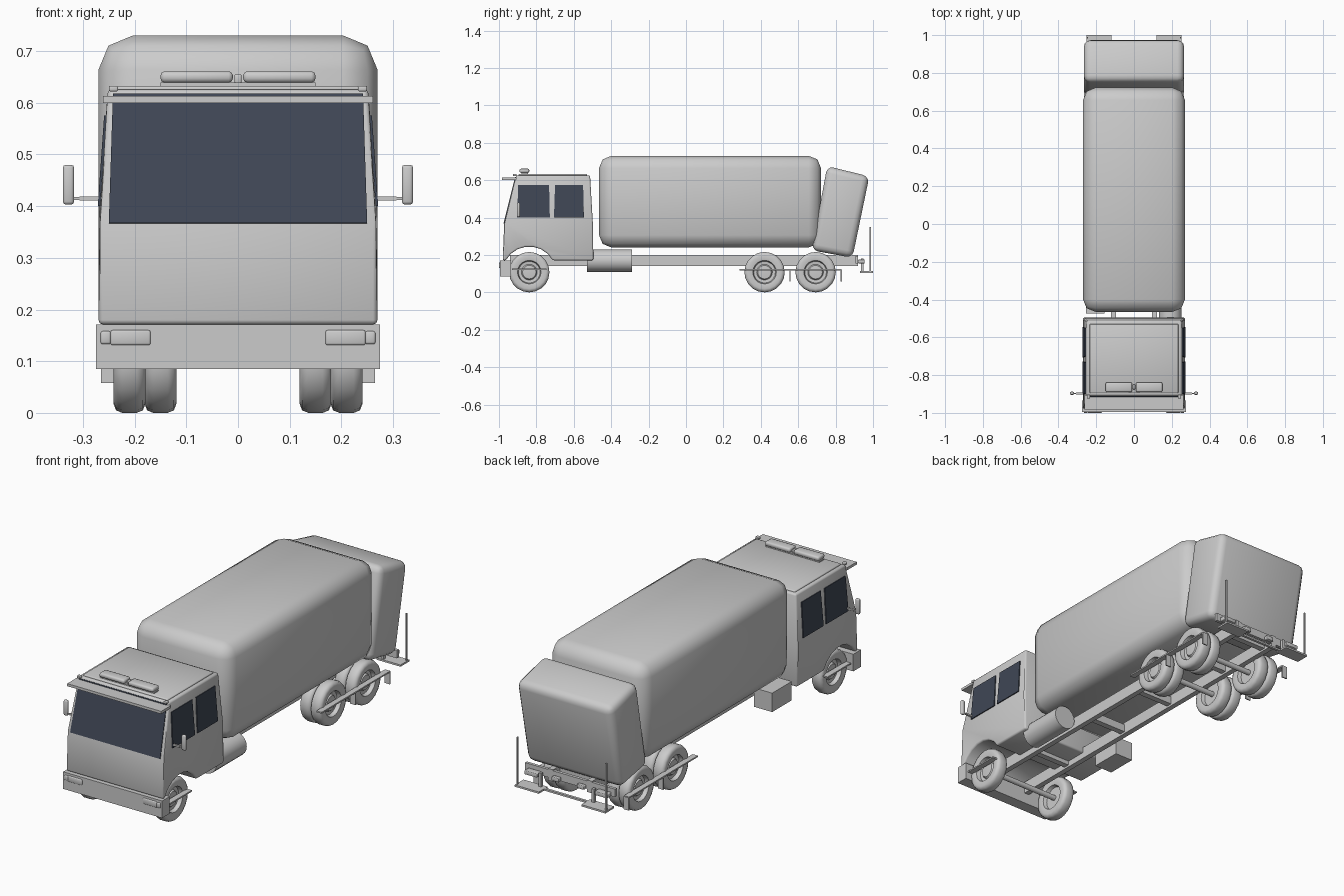
import bpy, bmesh, math
from mathutils import Vector

old = bpy.data.objects.get("Cube")
if old:
    bpy.data.objects.remove(old, do_unlink=True)


def material(name, rgb):
    m = bpy.data.materials.new(name)
    m.use_nodes = True
    m.diffuse_color = (*rgb, 1)
    m.node_tree.nodes["Principled BSDF"].inputs["Base Color"].default_value = (*rgb, 1)
    return m


GREY = material("light grey paint", (0.6, 0.6, 0.6))
GLASS = material("dark blue glass", (0.05, 0.062, 0.09))


def finish(name, bm, mat=GREY, bevel=0, segments=2):
    bmesh.ops.recalc_face_normals(bm, faces=bm.faces)
    mesh = bpy.data.meshes.new(name)
    bm.to_mesh(mesh)
    bm.free()
    ob = bpy.data.objects.new(name, mesh)
    bpy.context.scene.collection.objects.link(ob)
    mesh.materials.append(mat)
    bpy.ops.object.select_all(action="DESELECT")
    ob.select_set(True)
    bpy.context.view_layer.objects.active = ob
    if bevel:
        mod = ob.modifiers.new("rounding", "BEVEL")
        mod.width, mod.segments = bevel, segments
        mod.limit_method, mod.angle_limit = "ANGLE", math.radians(35)
        bpy.ops.object.modifier_apply(modifier=mod.name)
    bpy.ops.object.shade_smooth_by_angle(angle=math.radians(48))
    return ob


def box(name, x, y, z, bevel=0, segments=2):
    bm = bmesh.new()
    bmesh.ops.create_cube(bm, size=1)
    for v in bm.verts:
        v.co = [sum(r) / 2 + c * (r[1] - r[0]) for r, c in zip((x, y, z), v.co)]
    return finish(name, bm, GREY, bevel, segments)


def boxes(name, x, y, z, bevel=0):
    # Matching pair on both sides
    box("left_" + name, x, y, z, bevel)
    box("right_" + name, (-x[1], -x[0]), y, z, bevel)


def side_prism(name, profile, half_width, bevel, segments):
    # Side outline (y, z) swept across the width; half_width depends on height
    bm = bmesh.new()
    rows = [[bm.verts.new((s * half_width(z), y, z)) for y, z in profile] for s in (-1, 1)]
    for row in rows:
        bm.faces.new(row)
    for i in range(len(profile)):
        j = (i + 1) % len(profile)
        bm.faces.new((rows[0][i], rows[0][j], rows[1][j], rows[1][i]))
    return finish(name, bm, GREY, bevel, segments)


def pane(name, corners, outward, thick=0.005):
    # Thin glass plate centred on a sloping surface
    bm = bmesh.new()
    n = Vector(outward) * thick
    back = bm.faces.new([bm.verts.new(Vector(c) - n * 0.3) for c in corners])
    new = bmesh.ops.extrude_face_region(bm, geom=[back])["geom"]
    bmesh.ops.translate(bm, vec=n, verts=[g for g in new if isinstance(g, bmesh.types.BMVert)])
    if back.is_valid and len(bm.faces) == 5:
        bmesh.ops.holes_fill(bm, edges=bm.edges)
    finish(name, bm, GLASS)


def lathe(name, profile, centre, axis, sides=20):
    # Profile of (radius, offset) spun around the x or y axis
    bm = bmesh.new()
    rings = []
    for r, t in profile:
        ring = []
        for k in range(sides):
            a = 2 * math.pi * k / sides
            u, w = r * math.cos(a), r * math.sin(a)
            p = (t, u, w) if axis == "x" else (u, t, w)
            ring.append(bm.verts.new(Vector(centre) + Vector(p)))
        rings.append(ring)
    for a, b in zip(rings, rings[1:]):
        for k in range(sides):
            j = (k + 1) % sides
            bm.faces.new((a[k], a[j], b[j], b[k]))
    bm.faces.new(rings[0])
    bm.faces.new(rings[-1])
    return finish(name, bm)


def rod(name, centre, axis, radius, half, sides=20):
    return lathe(name, [(radius, -half), (radius, half)], centre, axis, sides)


# Refuse body
box("refuse_body", (-0.27, 0.27), (-0.465, 0.722), (0.24, 0.73), 0.066)

# Tilted rear hopper
hopper = [(0.672, 0.225), (0.89, 0.185), (0.98, 0.62), (0.755, 0.675)]
side_prism("rear_hopper", hopper, lambda z: 0.265, 0.035, 3)

# Cab with wheel arches
WAIST, ROOF = 0.37, 0.626


def cab_half(z):
    return 0.27 if z < WAIST else 0.27 - 0.018 * (z - WAIST) / (ROOF - WAIST)


arch = [(-0.838 - 0.14 * math.cos(a), 0.11 + 0.135 * math.sin(a))
        for a in [math.radians(27 + 18 * k) for k in range(8)]]
cab = [(-0.98, 0.171)] + arch + [(-0.495, 0.171), (-0.498, WAIST), (-0.513, ROOF),
                                 (-0.908, ROOF), (-0.972, WAIST)]
side_prism("cab", cab, cab_half, 0.014, 2)
box("cab_roof_panel", (-0.235, 0.235), (-0.895, -0.53), (0.62, 0.633), 0.005)


# Windshield and side windows
def front_y(z):
    return -0.972 + 0.064 * (z - WAIST) / (ROOF - WAIST)


pane("windshield", [(s * (0.25 if z < 0.5 else 0.242), front_y(z), z)
                    for s, z in ((-1, 0.367), (1, 0.367), (1, 0.617), (-1, 0.617))],
     (0, -0.97, 0.24))
for s, side in ((1, "left"), (-1, "right")):
    for label, y0, y1 in (("front", -0.903, -0.728), ("rear", -0.706, -0.546)):
        pane(f"{side}_{label}_window",
             [(s * cab_half(z), y, z) for y, z in
              ((y0, 0.4), (y1, 0.4), (y1 - 0.004, 0.575), (y0 + 0.006, 0.575))], (s, 0, 0.07))

# Sun visor, roof lights and marker lamps
box("sun_visor", (-0.261, 0.261), (-0.983, -0.905), (0.6, 0.613))
box("roof_light_base", (-0.15, 0.15), (-0.88, -0.845), (0.63, 0.639))
boxes("roof_light", (0.01, 0.15), (-0.89, -0.838), (0.639, 0.661), 0.008)
box("roof_light_centre", (-0.007, 0.007), (-0.875, -0.85), (0.637, 0.655), 0.003)
boxes("marker_lamp", (0.232, 0.25), (-0.925, -0.905), (0.622, 0.633), 0.003)

# Mirrors
boxes("mirror_arm", (0.262, 0.307), (-0.902, -0.892), (0.411, 0.419))
boxes("mirror_bracket", (0.305, 0.32), (-0.9, -0.894), (0.412, 0.418))
boxes("mirror", (0.317, 0.339), (-0.904, -0.888), (0.403, 0.48), 0.006)

# Bumper and headlights
box("front_bumper", (-0.275, 0.275), (-0.995, -0.935), (0.085, 0.171))
boxes("headlight", (0.169, 0.247), (-1.0, -0.99), (0.131, 0.16), 0.004)
boxes("indicator", (0.246, 0.266), (-1.0, -0.99), (0.133, 0.158), 0.004)

# Chassis, tanks and axles
boxes("frame_rail", (0.095, 0.122), (-0.94, 0.92), (0.14, 0.2))
for i, y in enumerate((-0.62, -0.2, 0.15, 0.56, 0.85)):
    box(f"cross_member_{i + 1}", (-0.1, 0.1), (y - 0.015, y + 0.015), (0.15, 0.19))
rod("fuel_tank", (0.192, -0.41, 0.17), "y", 0.06, 0.12)
box("battery_box", (-0.255, -0.155), (-0.475, -0.32), (0.11, 0.205))

TYRE = [(0.012, 0.016), (0.036, 0.014), (0.042, 0.004), (0.058, 0.006), (0.063, 0.026),
        (0.09, 0.031), (0.103, 0.026), (0.108, 0.014), (0.108, -0.014), (0.103, -0.026),
        (0.09, -0.031), (0.063, -0.026), (0.058, -0.008), (0.012, -0.008)]
for label, y, tracks in (("front", -0.838, (0.21,)), ("middle", 0.42, (0.15, 0.21)),
                         ("rear", 0.693, (0.15, 0.21))):
    rod(label + "_axle", (0, y, 0.108), "x", 0.014, 0.2, 10)
    for s, side in ((1, "left"), (-1, "right")):
        for k, x in enumerate(tracks):
            lathe(f"{side}_{label}_wheel_{k + 1}", [(r, s * t) for r, t in TYRE],
                  (s * x, y, 0.108), "x")

# Side plates and mud flaps beside the wheels
boxes("front_wheel_plate", (0.236, 0.265), (-0.93, -0.745), (0.12, 0.127))
boxes("rear_wheel_plate", (0.236, 0.265), (0.285, 0.83), (0.118, 0.125))
for label, y in (("middle", 0.557), ("rear", 0.83)):
    boxes(label + "_mud_flap", (0.236, 0.265), (y - 0.003, y + 0.003), (0.058, 0.122))

# Rear bar, lamps, steps and grab poles
box("rear_bar", (-0.25, 0.25), (0.905, 0.92), (0.155, 0.195))
boxes("tail_lamp", (0.16, 0.23), (0.92, 0.955), (0.155, 0.175), 0.003)
boxes("reverse_lamp", (0.05, 0.09), (0.92, 0.94), (0.155, 0.175), 0.003)
boxes("step_hanger", (0.14, 0.155), (0.935, 0.95), (0.11, 0.18))
boxes("rear_step", (0.118, 0.252), (0.93, 1.0), (0.104, 0.113))
box("step_rail", (-0.13, 0.13), (0.945, 0.958), (0.104, 0.113))
boxes("grab_pole", (0.243, 0.25), (0.982, 0.99), (0.11, 0.35))
